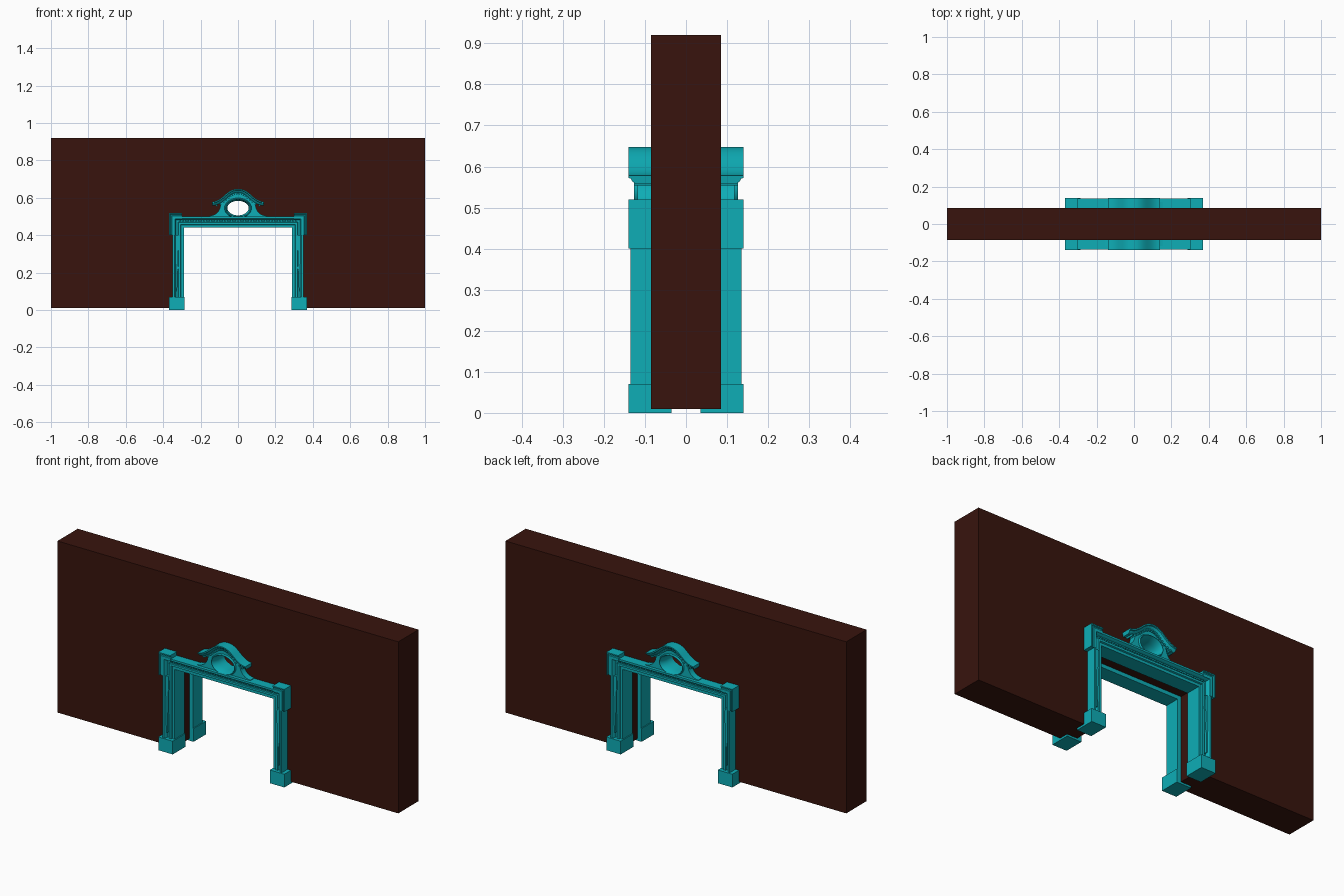
import bpy, bmesh, math
from mathutils import Vector
from mathutils.geometry import interpolate_bezier

if "Cube" in bpy.data.objects:
    bpy.data.objects.remove(bpy.data.objects["Cube"])


def material(name, color):
    m = bpy.data.materials.new(name)
    m.diffuse_color = (*color, 1)
    m.use_nodes = True
    m.node_tree.nodes["Principled BSDF"].inputs["Base Color"].default_value = m.diffuse_color
    return m


BROWN = material("wall_brown", (0.04, 0.007, 0.004))
TEAL = material("trim_teal", (0.0044, 0.42, 0.47))


def finish(ob, mat, mx, my):
    ob.data.materials.clear()
    ob.data.materials.append(mat)
    bpy.ops.object.select_all(action='DESELECT')
    ob.select_set(True)
    bpy.context.view_layer.objects.active = ob
    bpy.ops.object.shade_smooth_by_angle(angle=math.radians(30))
    if mx or my:
        mod = ob.modifiers.new("mirror", 'MIRROR')
        mod.use_axis = (mx, my, False)
        mod.use_clip = False
        mod.use_mirror_merge = False
    return ob


def from_bmesh(name, bm, mat, mx, my):
    bmesh.ops.recalc_face_normals(bm, faces=bm.faces)
    me = bpy.data.meshes.new(name)
    bm.to_mesh(me)
    bm.free()
    ob = bpy.data.objects.new(name, me)
    bpy.context.collection.objects.link(ob)
    return finish(ob, mat, mx, my)


def plate(name, loops, y0, y1, mat, mx=False, my=True):
    """Flat outline in x,z (further loops are holes) given thickness in y."""
    cu = bpy.data.curves.new(name, 'CURVE')
    cu.dimensions, cu.fill_mode, cu.extrude = '2D', 'BOTH', abs(y1 - y0) / 2
    for loop in loops:
        sp = cu.splines.new('POLY')
        sp.points.add(len(loop) - 1)
        for p, c in zip(sp.points, loop):
            p.co = (c[0], c[1], 0, 1)
        sp.use_cyclic_u = True
    ob = bpy.data.objects.new(name, cu)
    bpy.context.collection.objects.link(ob)
    ob.rotation_euler.x = math.pi / 2
    ob.location.y = (y0 + y1) / 2
    bpy.ops.object.select_all(action='DESELECT')
    ob.select_set(True)
    bpy.context.view_layer.objects.active = ob
    bpy.ops.object.convert(target='MESH')
    ob = bpy.context.view_layer.objects.active
    bpy.ops.object.transform_apply(location=True, rotation=True, scale=True)
    return finish(ob, mat, mx, my)


def sweep(name, path, profile, closed=False, mx=False):
    """Mitred moulding: profile of (offset to the left of path, y)."""
    pts = [Vector(p) for p in path]
    n = len(pts)
    bm = bmesh.new()
    rings = []
    for i, p in enumerate(pts):
        dirs = []
        if i > 0 or closed:
            dirs.append((p - pts[i - 1]).normalized())
        if i < n - 1 or closed:
            dirs.append((pts[(i + 1) % n] - p).normalized())
        norms = [Vector((-d.y, d.x)) for d in dirs]
        m = sum(norms, Vector((0, 0))).normalized()
        m = m / m.dot(norms[0])
        rings.append([bm.verts.new((p.x + m.x * o, y, p.y + m.y * o)) for o, y in profile])
    k = len(profile)
    for i in range(n if closed else n - 1):
        a, b = rings[i], rings[(i + 1) % n]
        for j in range(k):
            bm.faces.new((a[j], a[(j + 1) % k], b[(j + 1) % k], b[j]))
    if not closed:
        bm.faces.new(rings[0])
        bm.faces.new(rings[-1])
    return from_bmesh(name, bm, TEAL, mx, True)


def blocks(name, items, mx=False):
    """Boxes given as (x, z, width, height, y0, y1, tilt)."""
    bm = bmesh.new()
    for x, z, w, h, y0, y1, t in items:
        vs = bmesh.ops.create_cube(bm, size=1)['verts']
        c, s = math.cos(t), math.sin(t)
        for v in vs:
            a, b = v.co.x * w, v.co.z * h
            v.co = (x + a * c - b * s, (y0 + y1) / 2 + v.co.y * (y1 - y0), z + a * s + b * c)
    return from_bmesh(name, bm, TEAL, mx, True)


def oval(rx, rz, n=40):
    return [(rx * math.cos(-2 * math.pi * i / n), 0.545 + rz * math.sin(-2 * math.pi * i / n))
            for i in range(n)]


def bez(*p, n=14):
    return [(v.x, v.y) for v in interpolate_bezier(*[Vector((*q, 0)) for q in p], n)]


def flip(pts):
    return [(-x, z) for x, z in reversed(pts)]


# Wall with doorway and oval window
plate("wall", [[(-1, .01), (-.31, .01), (-.31, .46), (.31, .46), (.31, .01), (1, .01),
                (1, .92), (-1, .92)], oval(.061, .043)], -.085, .085, BROWN, my=False)

# Door surround moulding
sweep("door_surround", [(-.29, .03), (-.29, .44), (.29, .44), (.29, .03)],
      [(0, -.035), (0, -.116), (.014, -.116), (.017, -.123), (.028, -.123), (.031, -.113),
       (.041, -.113), (.044, -.127), (.05, -.135), (.06, -.135), (.06, -.035)])

# Projecting corner ears
sweep("corner_ear", [(-.35, .40), (-.35, .50), (-.30, .50)],
      [(-.012, -.08), (-.012, -.137), (.004, -.137), (.006, -.132), (.012, -.132),
       (.014, -.14), (.02, -.14), (.02, -.08)], mx=True)

# Plinths
blocks("plinth", [(-.3275, .035, .085, .07, -.14, -.035, 0)], mx=True)

# Tapered drops on the legs
plate("leg_drop", [[(-.334, .40), (-.318, .40), (-.316, .33), (-.322, .31), (-.319, .22),
                    (-.324, .20), (-.325, .10), (-.33, .10), (-.332, .20), (-.334, .31)]],
      -.129, -.10, TEAL, mx=True)

# Small dentils along the lintel
blocks("lintel_dentils", [(-.308 + i * .014, .476, .008, .008, -.123, -.105, 0)
                          for i in range(45)])

# Pediment body with oval opening
top = bez((0, .648), (.065, .648), (.075, .585), (.14, .578), n=20)
flank = bez((.092, .575), (.094, .53), (.115, .506), (.155, .503))
crown = [(x, z - .01) for x, z in top if x < .088]
half = crown[1:] + flank + [(.155, .49)]
plate("pediment_body", [[crown[0]] + half + flip(half), oval(.066, .048)],
      -.118, -.04, TEAL)

# Curved cornice over the pediment
arch = flip(top)[:-1] + top
sweep("pediment_cornice", arch,
      [(0, -.08), (0, -.14), (-.006, -.14), (-.008, -.134), (-.014, -.131),
       (-.021, -.122), (-.021, -.08)])

# Dentils under the cornice
dents = []
for i in range(2, len(arch) - 2, 2):
    d = Vector(arch[i + 1]) - Vector(arch[i - 1])
    d.normalize()
    dents.append((arch[i][0] + d.y * .024, arch[i][1] - d.x * .024, .007, .01,
                  -.127, -.08, math.atan2(d.y, d.x)))
blocks("cornice_dentils", dents)

# Splayed oval window frame
sweep("oval_frame", oval(.057, .039),
      [(0, -.035), (0, -.085), (.006, -.121), (.009, -.127), (.012, -.127),
       (.015, -.12), (.015, -.08), (.008, -.035)], closed=True)
